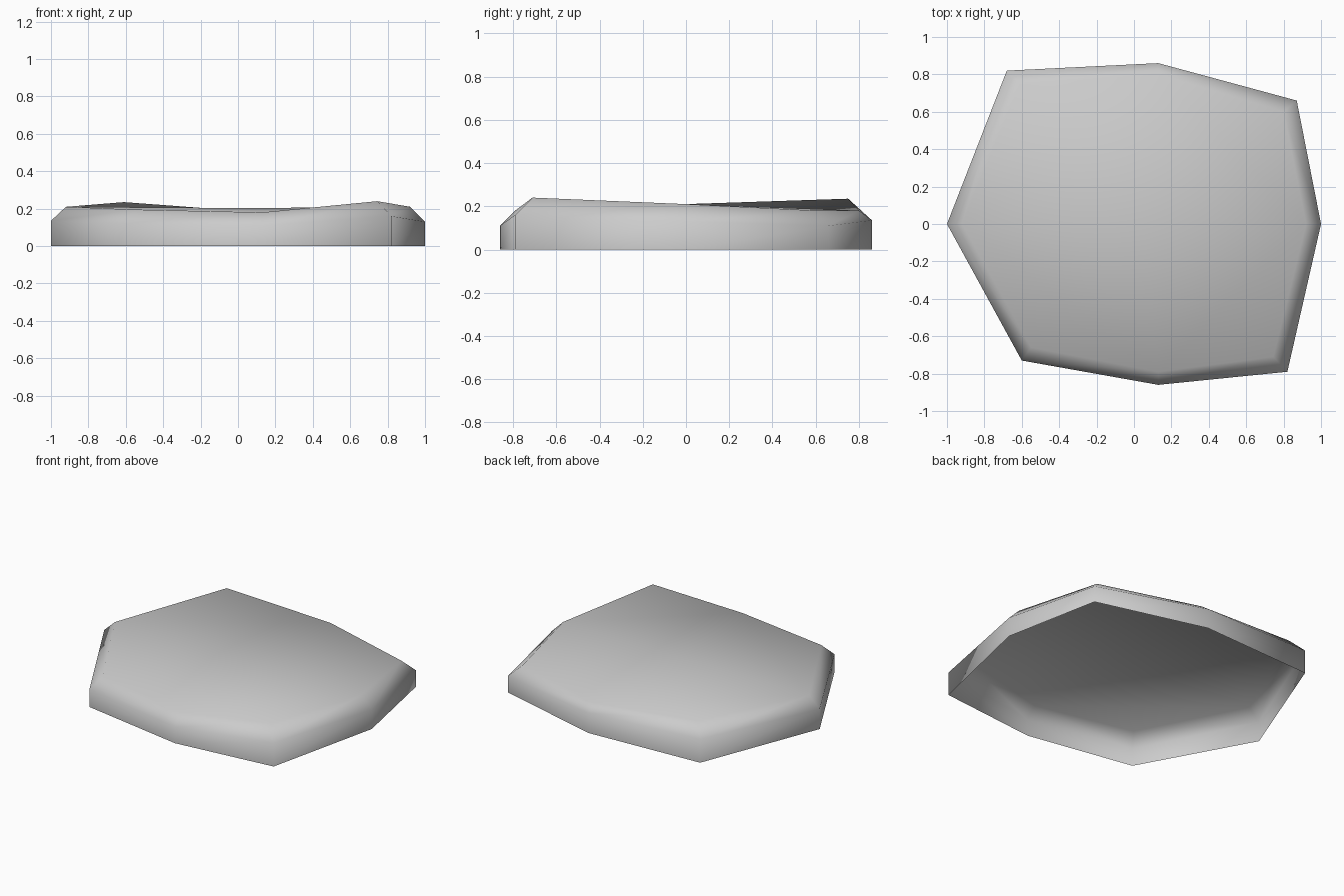
import bpy, bmesh

if "Cube" in bpy.data.objects:
    bpy.data.objects.remove(bpy.data.objects["Cube"])

# Stone outline: x, y, wall height, then top ring x, y, z
CORNERS = [
    (-1.00, 0.00, 0.135, -0.92, 0.00, 0.21),
    (-0.60, -0.73, 0.12, -0.55, -0.66, 0.195),
    (0.13, -0.86, 0.11, 0.13, -0.79, 0.18),
    (0.82, -0.79, 0.16, 0.745, -0.71, 0.24),
    (1.00, 0.00, 0.13, 0.92, 0.00, 0.21),
    (0.87, 0.66, 0.11, 0.80, 0.60, 0.18),
    (0.13, 0.86, 0.135, 0.13, 0.80, 0.18),
    (-0.68, 0.82, 0.16, -0.61, 0.75, 0.235),
]

bm = bmesh.new()
rings = [
    [bm.verts.new((c[0], c[1], 0)) for c in CORNERS],
    [bm.verts.new(c[:3]) for c in CORNERS],
    [bm.verts.new(c[3:]) for c in CORNERS],
]

# Upright wall and sloped rim, left open underneath
n = len(CORNERS)
for low, high in zip(rings, rings[1:]):
    for i in range(n):
        j = (i + 1) % n
        bm.faces.new((low[i], low[j], high[j], high[i]))

# Gently warped top: four quads around a middle point
middle = bm.verts.new((0.05, 0.0, 0.203))
top = rings[2]
for i in range(0, n, 2):
    bm.faces.new((top[i], top[i + 1], top[(i + 2) % n], middle))

for f in bm.faces:
    f.smooth = True
mesh = bpy.data.meshes.new("stone_slab")
bm.to_mesh(mesh)
bm.free()

# Stone colour
grey = bpy.data.materials.new("stone_grey")
grey.diffuse_color = (0.6, 0.6, 0.6, 1)
grey.use_nodes = True
grey.node_tree.nodes["Principled BSDF"].inputs["Base Color"].default_value = grey.diffuse_color
mesh.materials.append(grey)
bpy.context.collection.objects.link(bpy.data.objects.new("stone_slab", mesh))
